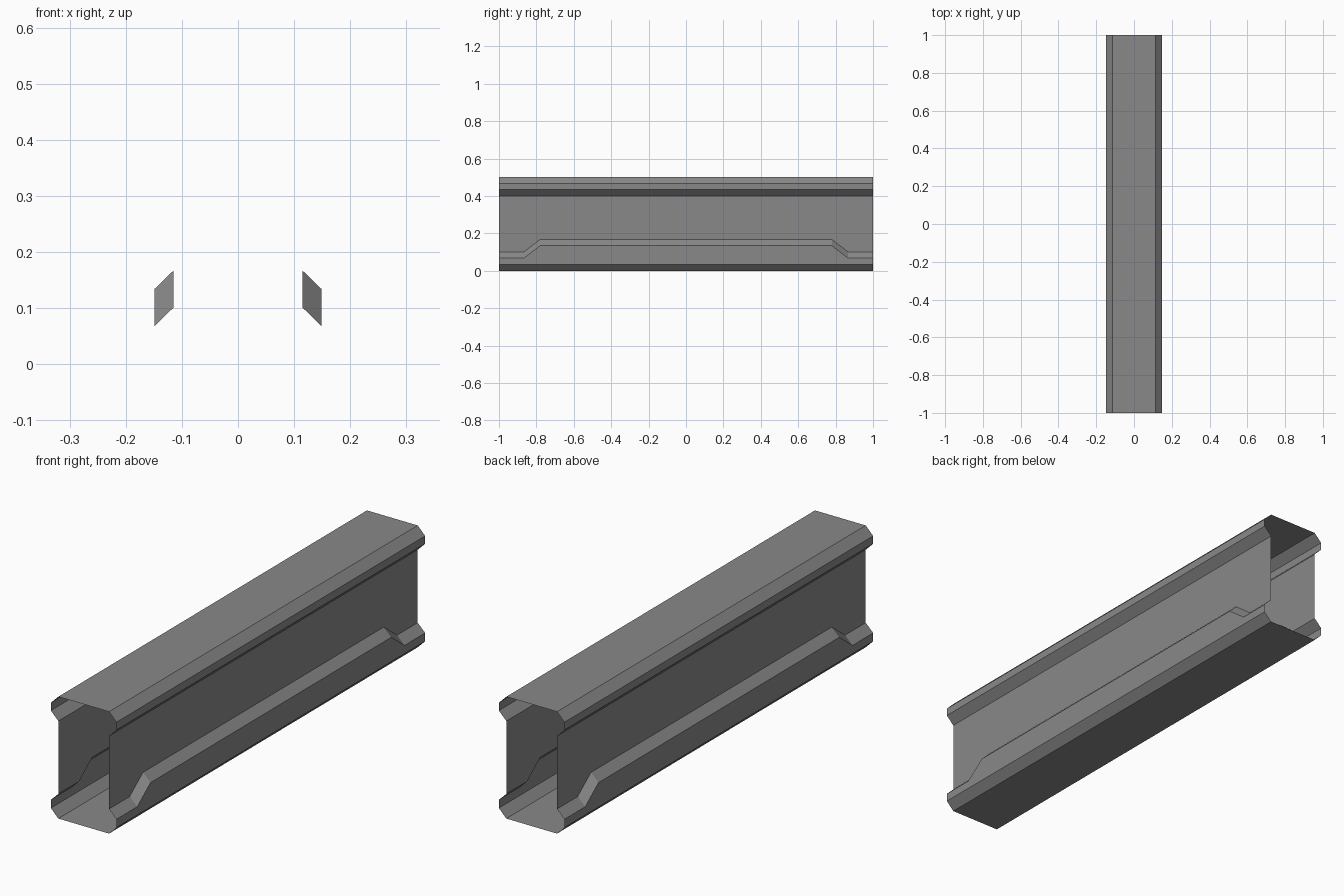
import bpy
import bmesh

cube = bpy.data.objects.get("Cube")
if cube:
    bpy.data.objects.remove(cube, do_unlink=True)

# Overall sizes
WEB, LIP = 0.115, 0.149      # half widths at the web and at the lips
BEVEL, RISE = 0.034, 0.066   # lip chamfer, lift of the raised lower lip
HEIGHT = 0.5

steel = bpy.data.materials.new("grey_steel")
steel.use_nodes = True
grey = (0.25, 0.25, 0.25, 1)
steel.diffuse_color = grey
steel.node_tree.nodes["Principled BSDF"].inputs["Base Color"].default_value = grey


def section(lift):
    """Closed outline in x and z, with the lower lip raised by lift."""
    side = [(WEB, 0), (LIP, BEVEL), (LIP, 2 * BEVEL + lift),
            (WEB, 3 * BEVEL + lift - 0.001), (WEB, HEIGHT - 3 * BEVEL + 0.002),
            (LIP, HEIGHT - 2 * BEVEL + 0.002), (LIP, HEIGHT - BEVEL), (WEB, HEIGHT)]
    return side + [(-x, z) for x, z in reversed(side)]


# Stations along the length: low lip at the ends, ramp, raised lip between
stations = [(-1, 0), (-0.866, 0), (-0.78, RISE),
            (0.78, RISE), (0.866, 0), (1, 0)]

# Thin open-ended hollow beam
bm = bmesh.new()
rings = [[bm.verts.new((x, y, z)) for x, z in section(lift)]
         for y, lift in stations]
for near, far in zip(rings, rings[1:]):
    for i in range(len(near)):
        j = (i + 1) % len(near)
        bm.faces.new((near[i], far[i], far[j], near[j]))

# Merge coplanar strips into clean flat panels
bmesh.ops.dissolve_limit(bm, angle_limit=0.01, verts=bm.verts, edges=bm.edges)

mesh = bpy.data.meshes.new("hollow_beam")
bm.to_mesh(mesh)
bm.free()
mesh.materials.append(steel)
beam = bpy.data.objects.new("hollow_beam", mesh)
bpy.context.collection.objects.link(beam)
